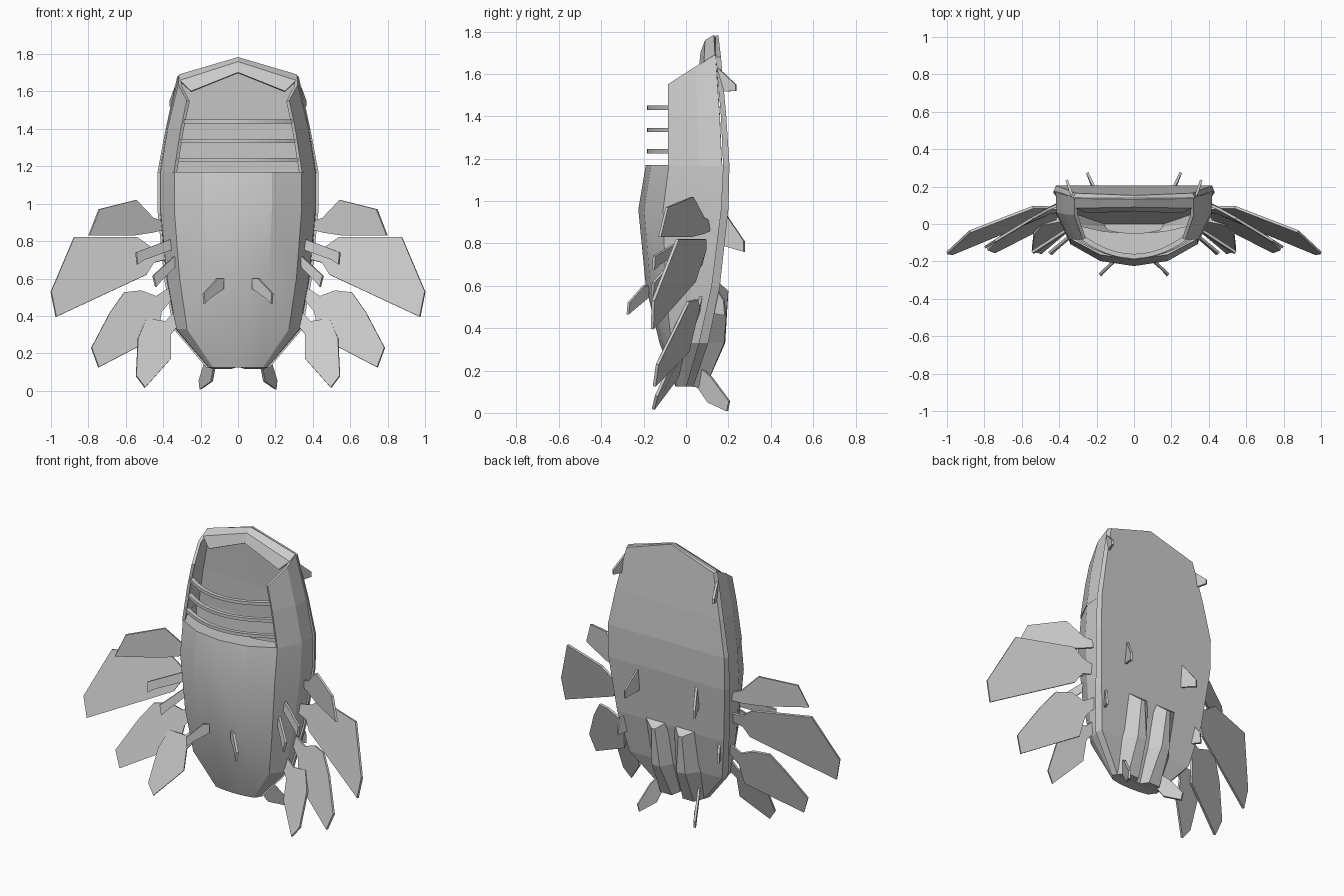
import bpy, bmesh
from mathutils import Vector


def make(name, verts, faces, thick=0, smooth=False, weld=True):
    """Half model in, mirrored object out; optional sheet thickness."""
    me = bpy.data.meshes.new(name)
    me.from_pydata([Vector(v) for v in verts], [], faces)
    bm = bmesh.new()
    bm.from_mesh(me)
    bmesh.ops.recalc_face_normals(bm, faces=bm.faces)
    bm.to_mesh(me)
    bm.free()
    ob = bpy.data.objects.new(name, me)
    bpy.context.collection.objects.link(ob)
    m = ob.modifiers.new("mirror", 'MIRROR')
    m.use_mirror_merge = weld
    m.merge_threshold = 0.0005
    if thick:
        s = ob.modifiers.new("thickness", 'SOLIDIFY')
        s.thickness = thick
        s.offset = 0
    if smooth:
        bpy.ops.object.select_all(action='DESELECT')
        ob.select_set(True)
        bpy.context.view_layer.objects.active = ob
        bpy.ops.object.shade_smooth_by_angle(angle=0.3)
    return ob


def loft(name, rows, closed=False, caps=False, **kw):
    n = len(rows[0])
    verts = [p for r in rows for p in r]
    faces = []
    for i in range(len(rows) - 1):
        for j in range(n if closed else n - 1):
            k = (j + 1) % n
            faces.append((i * n + j, i * n + k, (i + 1) * n + k, (i + 1) * n + j))
    if caps:
        faces += [tuple(range(n)), tuple(range(len(verts) - n, len(verts)))]
    return make(name, verts, faces, **kw)


def fin(name, pts, thick=0.014):
    return make(name, pts, [tuple(range(len(pts)))], thick=thick, weld=False)


# Stations: height, half width, back y, rim y, front y
stations = [(.125, .17, .035, .0, -.05), (.33, .345, .105, .06, -.125),
            (.6, .395, .16, .12, -.19), (.96, .43, .2, .165, -.225),
            (1.17, .43, .205, .175, -.19)]

# Back plate with peaked top
rows = []
for z, w, b, r, f in stations + [(1.4, .387, .19, .165, 0), (1.68, .325, .165, .14, 0)]:
    zc = z + .1 if z > 1.6 else z
    bc = b - .012 if z > 1.6 else b
    rows.append([(0, r, zc), (w, r, z), (w - .012, b, z), (0, bc, zc)])
verts = [p for r in rows for p in r]
faces = [(4 * i + j, 4 * i + j + 1, 4 * i + j + 5, 4 * i + j + 4)
         for i in range(len(rows) - 1) for j in range(3)]
n = len(verts)
faces += [(0, 1, 2, 3), (n - 4, n - 3, n - 2, n - 1)]
make("back_plate", verts, faces)

# Rounded front shell
rows = []
for z, w, b, r, f in stations:
    d = r - f
    rows.append([(w - .012, r, z), (w - .016, r - .30 * d, z), (w * .79, f + .3 * d, z),
                 (w * .42, f + .07 * d, z), (0, f, z)])
loft("front_shell", rows, smooth=True)

# Nose closure and ledge at the cockpit edge
low, top = rows[0], rows[-1]
make("nose_cap", low + [(0, 0, .125)], [(0, 1, 2, 3, 4, 5)])
ledge = [Vector(p) for p in top[1:]]
inner = [Vector((.38, .06, 1.165)), Vector((.29, -.01, 1.165)),
         Vector((.16, -.04, 1.165)), Vector((0, -.05, 1.165))]
loft("cockpit_ledge", [ledge, inner])

# Upper side walls
loft("side_wall", [
    [(.41, .17, 1.165), (.406, .065, 1.165), (.335, -.08, 1.165)],
    [(.372, .16, 1.4), (.368, .055, 1.4), (.298, -.08, 1.4)],
    [(.309, .14, 1.685), (.311, .05, 1.635), (.266, -.08, 1.55)]], thick=.018, weld=False)

# Peaked collar over the cockpit
loft("collar", [
    [(.315, .14, 1.685), (0, .135, 1.778)],
    [(.31, .09, 1.655), (0, .095, 1.755)],
    [(.25, .065, 1.60), (.0, .075, 1.70)]], thick=.014)

# Curved cockpit bars
for i, (z, w) in enumerate([(1.235, .325), (1.335, .31), (1.44, .295)]):
    rows = []
    for k in range(7):
        t = k / 6
        x, y = w * (1 - t), -.185 + .11 * (1 - t) ** 2
        rows.append([(x, y, z - .01), (x, y, z + .01),
                     (x * .96, y + .025, z + .01), (x * .96, y + .025, z - .01)])
    make_bar = loft("cockpit_bar_%d" % (i + 1), rows, closed=True)

# Engine ridges on the back
loft("engine_ridge", [
    [(.01, .14, .63), (.085, .2, .575), (.11, .2, .575), (.21, .14, .63)],
    [(.01, .09, .33), (.06, .185, .33), (.12, .18, .33), (.19, .09, .33)],
    [(.01, .02, .125), (.04, .09, .115), (.12, .09, .115), (.165, .02, .125)]],
    closed=True, caps=True, weld=False)

# Large side fins
fin("side_fin_top", [(.40, .11, .86), (.41, .10, .91), (.455, .08, .925), (.545, .03, 1.02),
                     (.743, -.09, .97), (.797, -.125, .83), (.56, .02, .83), (.46, .08, .845)])
fin("side_fin_large", [(.39, .08, .76), (.47, .09, .77), (.54, .09, .82), (.877, -.04, .82),
                       (1.0, -.155, .53), (.973, -.16, .395), (.49, .04, .62),
                       (.45, .06, .685), (.39, .07, .70)])
fin("side_fin_middle", [(.37, .07, .55), (.44, .06, .505), (.52, .05, .535), (.61, .01, .525),
                        (.684, -.04, .42), (.784, -.135, .23), (.745, -.15, .125),
                        (.43, .01, .29), (.41, .04, .42), (.36, .06, .48)])
fin("side_fin_bottom", [(.34, .02, .42), (.39, .02, .37), (.49, .0, .385), (.535, -.05, .28),
                        (.545, -.14, .08), (.497, -.155, .016), (.36, -.04, .17),
                        (.36, -.01, .30), (.32, .01, .35)])

# Small front fins
fin("side_finlet_upper", [(.36, -.03, .81), (.545, -.15, .74), (.54, -.155, .675),
                          (.50, -.13, .70), (.36, -.04, .75)])
fin("side_finlet_lower", [(.34, -.06, .72), (.455, -.155, .615), (.44, -.16, .555),
                          (.41, -.13, .59), (.34, -.07, .66)])
fin("front_finlet", [(.08, -.18, .60), (.11, -.20, .60), (.185, -.27, .52), (.18, -.275, .465),
                     (.15, -.24, .495), (.08, -.18, .545)])

# Fins on the back plate
fin("back_fin_top", [(.33, .15, 1.63), (.36, .235, 1.55), (.36, .235, 1.52), (.335, .16, 1.515)])
fin("back_fin_middle", [(.205, .18, .95), (.25, .275, .81), (.25, .275, .76), (.21, .17, .79)])
fin("back_fin_low", [(.335, .13, .61), (.36, .18, .53), (.36, .185, .46), (.33, .12, .47)])
fin("back_fin_tail", [(.13, .05, .23), (.17, .12, .17), (.205, .205, .055), (.2, .195, .008),
                      (.14, .105, .05), (.125, .05, .13)])
